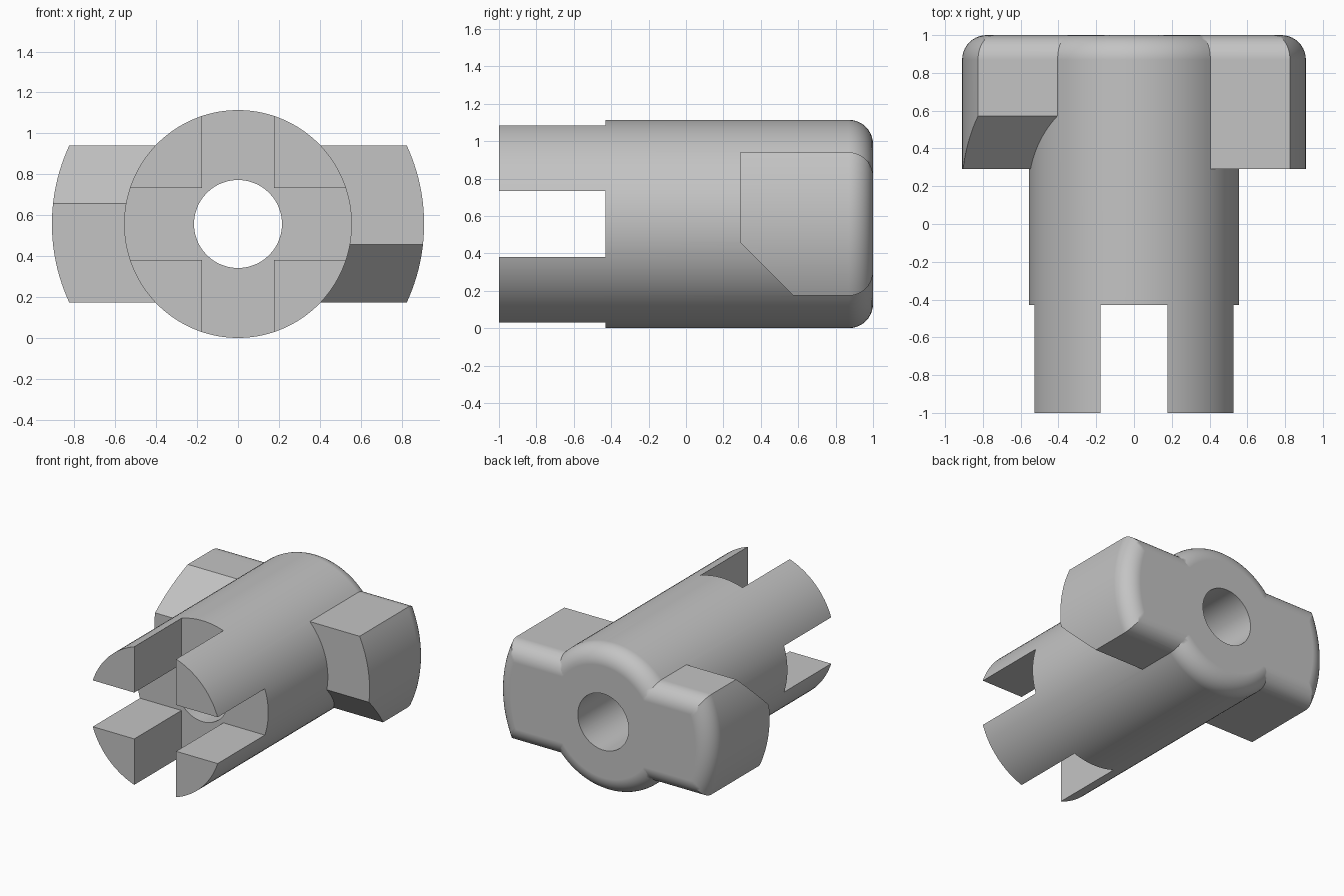
import bpy, bmesh, math
from mathutils import Matrix

cube = bpy.data.objects.get("Cube")
if cube:
    bpy.data.objects.remove(cube, do_unlink=True)

RADIUS = 0.557      # barrel
CENTRE = RADIUS     # height of the axis
WING_RADIUS = 0.91
WING_HALF = 0.383
FILLET = 0.13
SLOT_HALF = 0.177
HOLE = 0.215

grey = bpy.data.materials.new("plain grey")
grey.use_nodes = True
grey.diffuse_color = (0.55, 0.55, 0.55, 1)
grey.node_tree.nodes["Principled BSDF"].inputs["Base Color"].default_value = grey.diffuse_color


def loft(name, rings):
    """Join rings of equal point count into a closed solid."""
    bm = bmesh.new()
    loops = [[bm.verts.new(p) for p in ring] for ring in rings]
    n = len(loops[0])
    for a, b in zip(loops, loops[1:]):
        for i in range(n):
            j = (i + 1) % n
            bm.faces.new((a[i], a[j], b[j], b[i]))
    bm.faces.new(loops[0])
    bm.faces.new(loops[-1])
    bmesh.ops.recalc_face_normals(bm, faces=bm.faces)
    mesh = bpy.data.meshes.new(name)
    bm.to_mesh(mesh)
    bm.free()
    mesh.materials.append(grey)
    obj = bpy.data.objects.new(name, mesh)
    bpy.context.collection.objects.link(obj)
    return obj


def circle(r, y, n=96):
    angles = [math.tau * (i + 0.5) / n for i in range(n)]
    return [(r * math.cos(a), y, CENTRE + r * math.sin(a)) for a in angles]


def barrel_ring(inset, y):
    return circle(RADIUS - inset, y)


def wing_ring(inset, y, n=24):
    # Bar with flat top and bottom and arc-shaped ends
    r, h = WING_RADIUS - inset, WING_HALF - inset
    limit = math.asin(h / r)
    arc = [limit * (2 * i / n - 1) for i in range(n + 1)]
    angles = arc + [a + math.pi for a in arc]
    return [(r * math.cos(a), y, CENTRE + r * math.sin(a)) for a in angles]


def rounded(name, ring, front, steps=10):
    """Extrude a ring from the front to y = 1 with a rounded back edge."""
    rings = [ring(0, front)]
    for i in range(steps + 1):
        t = math.pi / 2 * i / steps
        rings.append(ring(FILLET * (1 - math.cos(t)), 1 - FILLET + FILLET * math.sin(t)))
    return loft(name, rings)


def box(name, half_x, y0, y1, half_z):
    corners = [(-1, -1), (1, -1), (1, 1), (-1, 1)]
    return loft(name, [[(half_x * sx, y, CENTRE + half_z * sz) for sx, sz in corners]
                       for y in (y0, y1)])


def boolean(target, tool, operation):
    mod = target.modifiers.new(operation.lower(), "BOOLEAN")
    mod.operation = operation
    mod.solver = "EXACT"
    mod.object = tool
    bpy.context.view_layer.objects.active = target
    bpy.ops.object.modifier_apply(modifier=mod.name)
    bpy.data.objects.remove(tool, do_unlink=True)


# Wings, each with one sloped front corner (turned half way round on the far side)
wings = rounded("wings", wing_ring, 0.29)
slope = [(0.1, 0.09), (0.1, -0.6), (0.79, -0.6)]
for side in (1, -1):
    wedge = loft("slope_cutter", [[(side * x, y, CENTRE + side * z) for y, z in slope]
                                  for x in (0.02, 1.2)])
    boolean(wings, wedge, "DIFFERENCE")

# Barrel with four prongs left by crossing slots
body = rounded("slotted_coupling", barrel_ring, -1)
boolean(body, box("upright_slot_cutter", SLOT_HALF, -1.2, -0.43, 1), "DIFFERENCE")
boolean(body, box("level_slot_cutter", 1, -1.2, -0.43, SLOT_HALF), "DIFFERENCE")
boolean(body, wings, "UNION")

# Bore through the whole length
boolean(body, loft("bore_cutter", [circle(HOLE, -1.3), circle(HOLE, 1.3)]), "DIFFERENCE")

# Smooth curved surfaces, crisp edges
bpy.ops.object.select_all(action="DESELECT")
body.select_set(True)
bpy.context.view_layer.objects.active = body
bpy.ops.object.shade_smooth_by_angle(angle=math.radians(30))
weighted = body.modifiers.new("weighted_normals", "WEIGHTED_NORMAL")
weighted.keep_sharp = True
